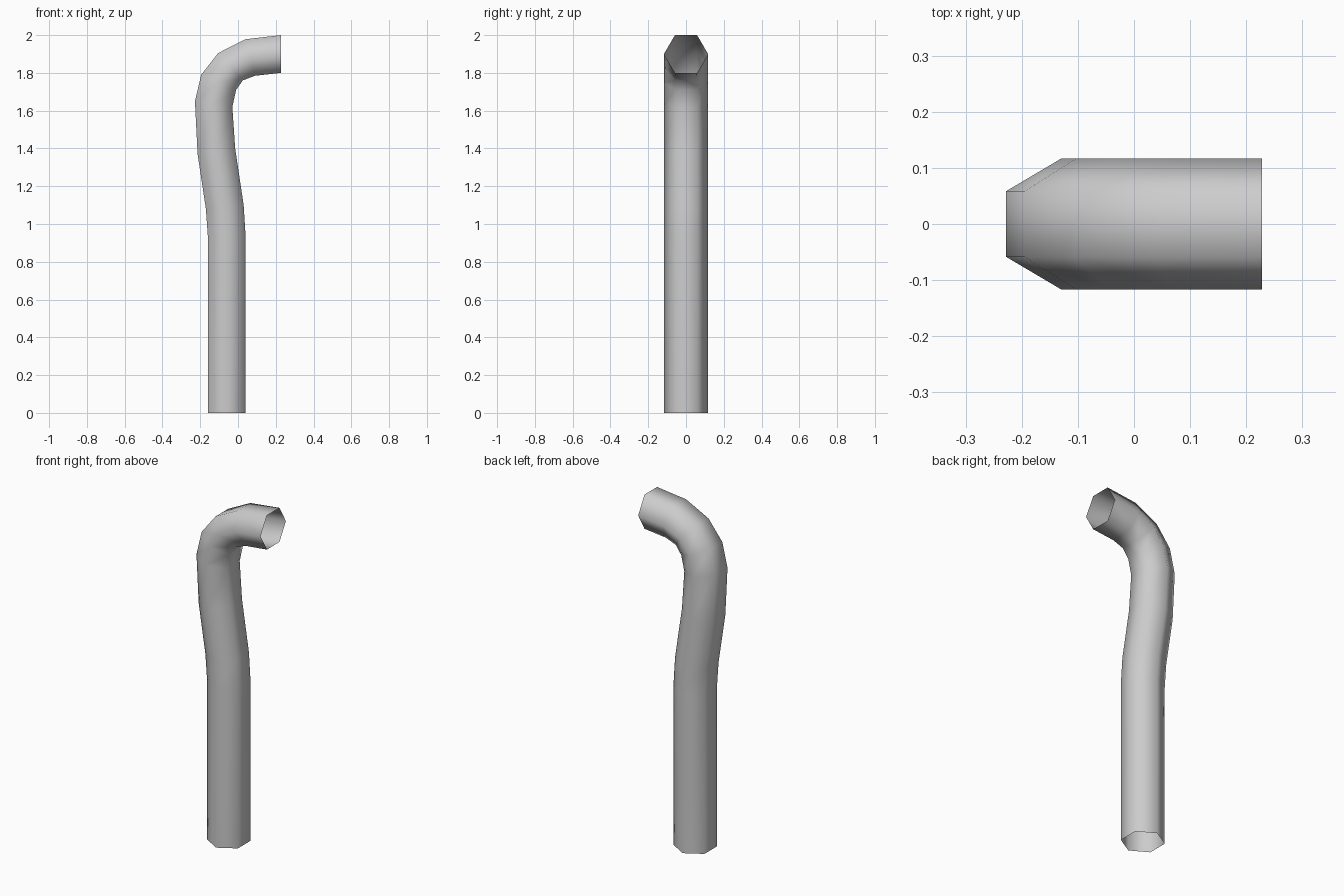
import bpy
import bmesh
from mathutils import Vector

cube = bpy.data.objects.get("Cube")
if cube:
    bpy.data.objects.remove(cube, do_unlink=True)

HALF_DEPTH = 0.117

# Matching points on the outer and inner side of the bend: (x, z), (x, z)
SECTIONS = [
    ((-0.16, 0.0), (0.04, 0.0)),
    ((-0.16, 0.94), (0.04, 0.94)),
    ((-0.17, 1.08), (0.03, 1.1)),
    ((-0.214, 1.37), (-0.015, 1.4)),
    ((-0.228, 1.65), (-0.03, 1.62)),
    ((-0.195, 1.79), (-0.01, 1.71)),
    ((-0.105, 1.905), (0.025, 1.76)),
    ((0.04, 1.978), (0.09, 1.785)),
    ((0.228, 2.0), (0.228, 1.8)),
]


def hex_ring(bm, outer, inner):
    """Six-sided section with flats on the outer and inner sides."""
    a = Vector((outer[0], 0, outer[1]))
    b = Vector((inner[0], 0, inner[1]))
    mid = (a + b) / 2
    side = Vector((0, HALF_DEPTH, 0))
    half = side / 2
    points = (a - half, mid - side, b - half, b + half, mid + side, a + half)
    return [bm.verts.new(p) for p in points]


# Pipe skin, open at both ends
bm = bmesh.new()
rings = [hex_ring(bm, outer, inner) for outer, inner in SECTIONS]
for low, high in zip(rings, rings[1:]):
    for i in range(len(low)):
        j = (i + 1) % len(low)
        face = bm.faces.new((low[i], low[j], high[j], high[i]))
        face.smooth = True

mesh = bpy.data.meshes.new("bent_pipe")
bm.to_mesh(mesh)
bm.free()
pipe = bpy.data.objects.new("bent_pipe", mesh)
bpy.context.collection.objects.link(pipe)

# Plain grey finish
grey = bpy.data.materials.new("light_grey")
grey.use_nodes = True
colour = (0.6, 0.6, 0.6, 1)
grey.diffuse_color = colour
grey.node_tree.nodes["Principled BSDF"].inputs["Base Color"].default_value = colour
mesh.materials.append(grey)
